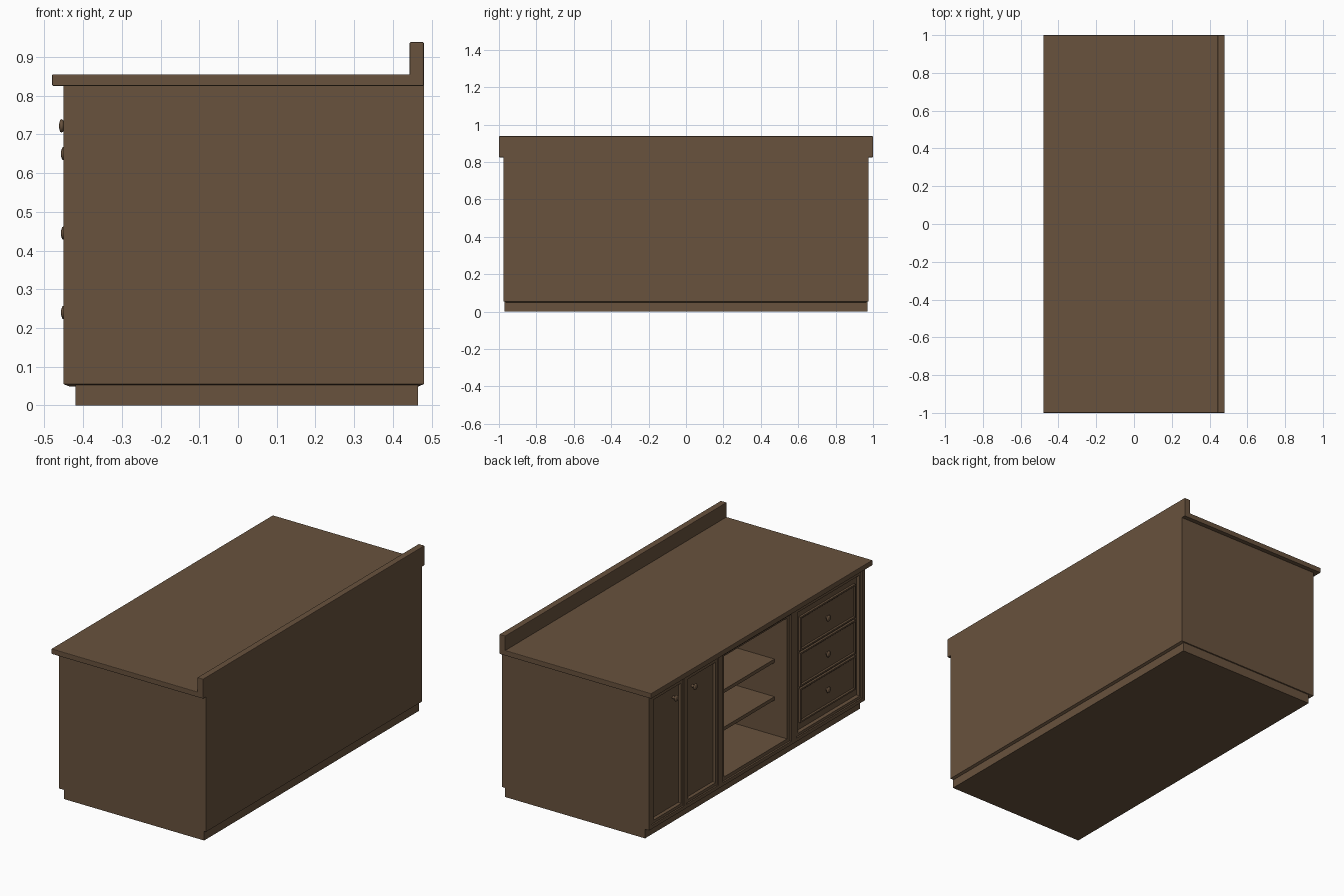
import bpy, bmesh, math
from mathutils import Matrix, Vector

if "Cube" in bpy.data.objects:
    bpy.data.objects.remove(bpy.data.objects["Cube"])

wood = bpy.data.materials.new("brown_wood")
wood.diffuse_color = (0.138, 0.084, 0.047, 1)
wood.use_nodes = True
wood.node_tree.nodes["Principled BSDF"].inputs["Base Color"].default_value = wood.diffuse_color


def finish(name, bm):
    bmesh.ops.recalc_face_normals(bm, faces=bm.faces[:])
    me = bpy.data.meshes.new(name)
    bm.to_mesh(me)
    bm.free()
    me.materials.append(wood)
    ob = bpy.data.objects.new(name, me)
    bpy.context.collection.objects.link(ob)
    return ob


def box_bm(x, y, z):
    bm = bmesh.new()
    size = Vector((x[1] - x[0], y[1] - y[0], z[1] - z[0], 1))
    mid = Vector((sum(x) / 2, sum(y) / 2, sum(z) / 2))
    bmesh.ops.create_cube(bm, size=1, matrix=Matrix.Translation(mid) @ Matrix.Diagonal(size))
    return bm


def box(name, x, y, z, bevel=0):
    bm = box_bm(x, y, z)
    if bevel:
        bmesh.ops.bevel(bm, geom=bm.edges[:], offset=bevel, segments=2,
                        profile=0.5, affect='EDGES')
    return finish(name, bm)


def panel(name, x, y, z, border, slope, depth):
    """Slab facing -x with a sunken, sloped centre field."""
    bm = box_bm(x, y, z)
    bm.normal_update()
    front = [f for f in bm.faces if f.normal.x < -0.9]
    bmesh.ops.inset_region(bm, faces=front, thickness=border)
    bmesh.ops.inset_region(bm, faces=front, thickness=slope)
    bmesh.ops.translate(bm, verts=front[0].verts[:], vec=(depth, 0, 0))
    return finish(name, bm)


def knob(name, tip, y, z):
    """Lathed knob pointing to -x."""
    profile = [(0.028, 0.008), (0.014, 0.008), (0.011, 0.014), (0.007, 0.0175),
               (0.003, 0.0155), (0.0005, 0.008), (0, 0)]
    bm = bmesh.new()
    vs = [bm.verts.new((tip + d, y, z + r)) for d, r in profile]
    es = [bm.edges.new(p) for p in zip(vs, vs[1:])]
    bmesh.ops.spin(bm, geom=vs + es, cent=(tip, y, z), axis=(1, 0, 0),
                   angle=math.tau, steps=20)
    bmesh.ops.remove_doubles(bm, verts=bm.verts[:], dist=0.0001)
    for f in bm.faces:
        f.smooth = True
    return finish(name, bm)


def cut(target, *size):
    cutter = box("cutter", *size)
    cutter.hide_render = True
    mod = target.modifiers.new("cut", 'BOOLEAN')
    mod.operation = 'DIFFERENCE'
    mod.solver = 'EXACT'
    mod.object = cutter
    bpy.context.view_layer.objects.active = target
    bpy.ops.object.modifier_apply(modifier=mod.name)
    bpy.data.objects.remove(cutter)


# Cabinet body, underside drawn in slightly towards the plinth
bm = box_bm((-0.45, 0.48), (-0.975, 0.975), (0.055, 0.83))
bm.normal_update()
under = [f for f in bm.faces if f.normal.z < -0.9]
bmesh.ops.inset_region(bm, faces=under, thickness=0.02)
bmesh.ops.translate(bm, verts=under[0].verts[:], vec=(0, 0, -0.006))
body = finish("cabinet_body", bm)

# Recesses: open shelves with stepped rim, two doors, drawer bay
cut(body, (-0.5, -0.44), (-0.31, 0.31), (0.075, 0.80))
cut(body, (-0.5, 0.44), (-0.285, 0.285), (0.095, 0.785))
doors = [(0.66, 0.95), (0.35, 0.64)]
for y0, y1 in doors:
    cut(body, (-0.5, -0.425), (y0, y1), (0.075, 0.805))
cut(body, (-0.5, -0.43), (-0.95, -0.355), (0.075, 0.805))

# Plinth and worktop with upstand
box("plinth", (-0.42, 0.465), (-0.97, 0.97), (0, 0.06))
box("worktop", (-0.48, 0.48), (-1, 1), (0.825, 0.855), 0.003)
box("upstand", (0.443, 0.48), (-1, 1), (0.825, 0.938), 0.003)

# Shelves
for i, z in enumerate((0.315, 0.53)):
    box(f"shelf_{i + 1}", (-0.36, 0.445), (-0.29, 0.29), (z - 0.02, z))

# Doors with knobs near their meeting stile
for i, ((y0, y1), ky) in enumerate(zip(doors, (0.737, 0.565))):
    panel(f"door_{i + 1}", (-0.446, -0.42), (y0 + 0.004, y1 - 0.004), (0.079, 0.801),
          0.024, 0.01, 0.012)
    knob(f"door_knob_{i + 1}", -0.462, ky, 0.722)

# Drawer bay surround and drawers
panel("drawer_surround", (-0.446, -0.42), (-0.946, -0.359), (0.079, 0.801), 0.022, 0.01, 0.014)
for i, z in enumerate((0.24, 0.445, 0.65)):
    panel(f"drawer_{i + 1}", (-0.444, -0.42), (-0.9, -0.4), (z - 0.097, z + 0.097),
          0.012, 0.008, 0.006)
    knob(f"drawer_knob_{i + 1}", -0.457, -0.645, z)
